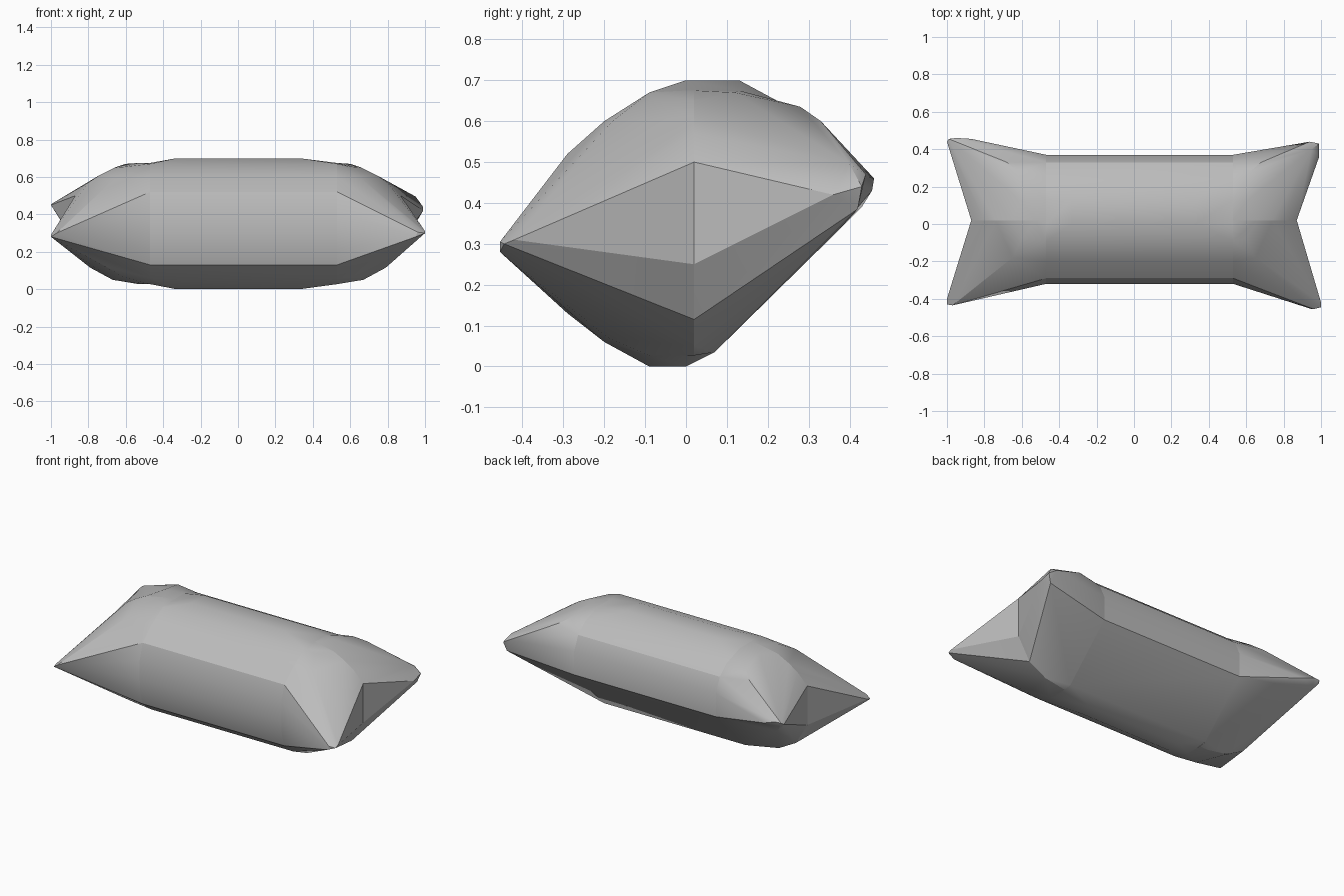
import bpy, bmesh, math

cube = bpy.data.objects.get("Cube")
if cube:
    bpy.data.objects.remove(cube)

fabric = bpy.data.materials.new("grey fabric")
fabric.use_nodes = True
grey = (0.5, 0.5, 0.5, 1)
fabric.diffuse_color = grey
fabric.node_tree.nodes["Principled BSDF"].inputs["Base Color"].default_value = grey


def hull(name, points):
    """Wrap a convex skin around points and shade it softly."""
    mesh = bpy.data.meshes.new(name)
    bm = bmesh.new()
    for p in points:
        bm.verts.new(p)
    bmesh.ops.remove_doubles(bm, verts=bm.verts, dist=0.002)
    result = bmesh.ops.convex_hull(bm, input=bm.verts)
    spare = {g for g in result["geom_interior"] + result["geom_unused"]
             if isinstance(g, bmesh.types.BMVert)}
    bmesh.ops.delete(bm, geom=list(spare), context="VERTS")
    bmesh.ops.dissolve_limit(bm, angle_limit=math.radians(1),
                             verts=bm.verts, edges=bm.edges)
    bmesh.ops.recalc_face_normals(bm, faces=bm.faces)
    bm.to_mesh(mesh)
    bm.free()
    obj = bpy.data.objects.new(name, mesh)
    bpy.context.collection.objects.link(obj)
    mesh.materials.append(fabric)
    bpy.ops.object.select_all(action="DESELECT")
    obj.select_set(True)
    bpy.context.view_layer.objects.active = obj
    bpy.ops.object.shade_smooth_by_angle(angle=math.radians(25))
    return obj


# Cross-section of the padded body (y, z), tilted up towards the back
section = [(-.32, .3), (-.32, .42), (-.29, .52), (-.2, .6), (-.09, .67),
           (0, .7), (.13, .7), (.26, .63), (.33, .57), (.37, .48), (.37, .33),
           (.07, .035), (0, 0), (-.09, 0), (-.2, .06), (-.29, .13), (-.315, .21)]
seam_y = 0.02
left_x, right_x = 0.53, -0.47


def end_section(x):
    return [(x, y, min(max(z, .027), .675)) for y, z in section]


# Central body
middle = [(x, y, z) for x in (-.33, .33) for y, z in section]
hull("pillow_body", middle + end_section(left_x) + end_section(right_x))

# Seam profile at each end (distance from middle, z)
seam = [(.53, .675), (.66, .65), (.74, .61), (.8, .57), (.87, .5),
        (.87, .25), (.79, .115), (.67, .05), (.53, .027)]

# Rounded corner tips
tips = {
    "front_right_corner": [(-1, -.4, .29), (-1, -.43, .28), (-.97, -.435, .3)],
    "front_left_corner": [(1, -.42, .31), (1, -.445, .3), (.95, -.455, .28),
                          (.96, -.455, .305)],
    "back_right_corner": [(-1, .44, .45), (-.99, .455, .46), (-.95, .46, .46),
                          (-.87, .455, .43), (-.95, .43, .39)],
    "back_left_corner": [(.99, .43, .44), (.94, .44, .47), (.99, .36, .42),
                         (.97, .42, .385), (.95, .4, .495)],
}

for name, tip in tips.items():
    side = 1 if "left" in name else -1
    back = 1 if "back" in name else -1
    joint = left_x if side > 0 else right_x
    points = [p for p in end_section(joint) if (p[1] - seam_y) * back >= 0]
    points += [(joint, seam_y, .675), (joint, seam_y, .027)]
    points += [(side * d, seam_y, z) for d, z in seam]
    # Padding between the body and the tip
    if back > 0:
        points += [(side * .62, .28, .635), (side * .68, .33, .6),
                   (side * .6, .12, .67)]
    else:
        points += [(side * .6, -.08, .655), (side * .65, -.18, .6),
                   (side * .62, -.19, .07), (side * .7, -.25, .12)]
    hull(name, points + tip)
